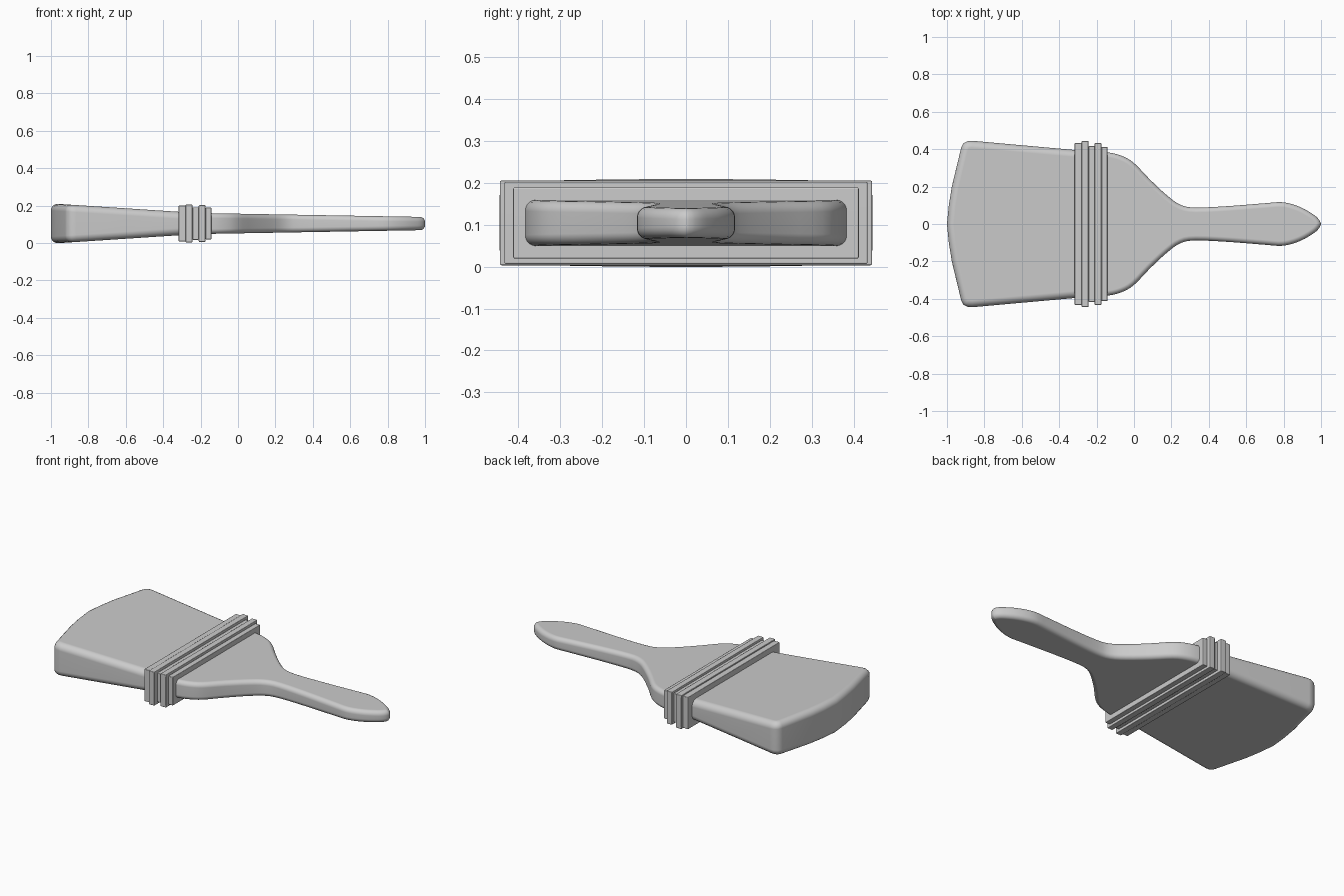
import bpy, bmesh, math
from mathutils import Vector

cube = bpy.data.objects.get("Cube")
if cube:
    bpy.data.objects.remove(cube)

MID = 0.104  # height of the centre plane

grey = bpy.data.materials.new("plain grey")
grey.use_nodes = True
grey.diffuse_color = (0.6, 0.6, 0.6, 1)
grey.node_tree.nodes["Principled BSDF"].inputs["Base Color"].default_value = (0.6, 0.6, 0.6, 1)


def finish(name, bm, angle):
    """Turn a bmesh into a shaded object with flat-looking broad faces."""
    bmesh.ops.recalc_face_normals(bm, faces=bm.faces)
    mesh = bpy.data.meshes.new(name)
    bm.to_mesh(mesh)
    bm.free()
    mesh.materials.append(grey)
    obj = bpy.data.objects.new(name, mesh)
    bpy.context.collection.objects.link(obj)
    bpy.ops.object.select_all(action='DESELECT')
    obj.select_set(True)
    bpy.context.view_layer.objects.active = obj
    bpy.ops.object.shade_smooth_by_angle(angle=math.radians(angle))
    obj.modifiers.new("broad_faces", 'WEIGHTED_NORMAL').keep_sharp = True


def spline(points, steps):
    """Smooth curve through the points."""
    p = [Vector(q) for q in points]
    p = [2 * p[0] - p[1]] + p + [2 * p[-1] - p[-2]]
    out = []
    for i in range(1, len(p) - 2):
        a, b, c, d = p[i - 1:i + 3]
        for s in range(steps):
            t = s / steps
            out.append(0.5 * (2 * b + (c - a) * t + (2 * a - 5 * b + 4 * c - d) * t * t
                              + (3 * b - a - 3 * c + d) * t ** 3))
    return out + [p[-2]]


def slab(name, half, thickness, radius, segments=5):
    """Mirror half an outline, taper its thickness along x and round the rims."""
    tip = [] if half[-1].y > 0 else [half[-1]]
    side = half[:-1] if tip else half
    loop = side + tip + [Vector((v.x, -v.y)) for v in reversed(side)]
    n = len(loop)
    area = sum(loop[i - 1].cross(loop[i]) for i in range(n))
    sign = 1 if area > 0 else -1
    inward = []
    for i in range(n):
        e1 = (loop[i] - loop[i - 1]).normalized()
        e2 = (loop[(i + 1) % n] - loop[i]).normalized()
        t = (e1 + e2).normalized()
        miter = 1 / max(0.6, t.dot(e1))
        inward.append(Vector((-t.y, t.x)) * sign * miter)
    bm = bmesh.new()
    rings = []
    for top in (-1, 1):
        for k in range(segments + 1):
            a = math.pi / 2 * k / segments
            if top < 0:
                a = math.pi / 2 - a
            ring = []
            for v, w in zip(loop, inward):
                q = v + w * radius * (1 - math.cos(a))
                z = MID + top * (thickness(q.x) - radius * (1 - math.sin(a)))
                ring.append(bm.verts.new((q.x, q.y, z)))
            rings.append(ring)
    for lo, hi in zip(rings, rings[1:]):
        for i in range(n):
            j = (i + 1) % n
            bm.faces.new((lo[i], lo[j], hi[j], hi[i]))
    bm.faces.new(rings[0])
    bm.faces.new(rings[-1])
    finish(name, bm, 50)


# Wooden handle with broad shoulders and a swelling grip
handle = spline([(-0.25, 0.39), (-0.14, 0.383), (-0.065, 0.364), (0, 0.326), (0.085, 0.238),
                 (0.18, 0.15), (0.25, 0.102), (0.33, 0.088), (0.51, 0.096), (0.7, 0.111),
                 (0.8, 0.116), (0.89, 0.09), (0.96, 0.05), (0.99, 0.022), (1, 0)], 3)
slab("handle", handle, lambda x: 0.055 - 0.02 * (x + 0.14) / 1.14, 0.026)

# Bristle block, flaring towards a bowed tip
bristles = [Vector(p) for p in
            [(-0.25, 0.388), (-0.32, 0.396), (-0.6, 0.421), (-0.865, 0.445), (-0.89, 0.443),
             (-0.912, 0.432), (-0.924, 0.408), (-0.95, 0.3), (-0.974, 0.2), (-0.99, 0.1), (-1, 0)]]
slab("bristles", bristles, lambda x: 0.063 + 0.036 * (-0.32 - x) / 0.55, 0.038)

# Ferrule: a row of stepped bands
bands = [("outer_front", -0.317, -0.280, 0.433, 0.096),
         ("ridge_front", -0.280, -0.243, 0.444, 0.101),
         ("groove", -0.243, -0.210, 0.417, 0.087),
         ("ridge_back", -0.210, -0.174, 0.433, 0.098),
         ("outer_back", -0.174, -0.142, 0.412, 0.085)]
for name, x0, x1, hy, hz in bands:
    bm = bmesh.new()
    bmesh.ops.create_cube(bm, size=2)
    for v in bm.verts:
        v.co = ((x0 + x1) / 2 + v.co.x * (x1 - x0) / 2, v.co.y * hy, MID + v.co.z * hz)
    bmesh.ops.bevel(bm, geom=bm.edges[:], offset=0.004, segments=2, profile=0.5, affect='EDGES')
    finish("ferrule_" + name, bm, 50)
